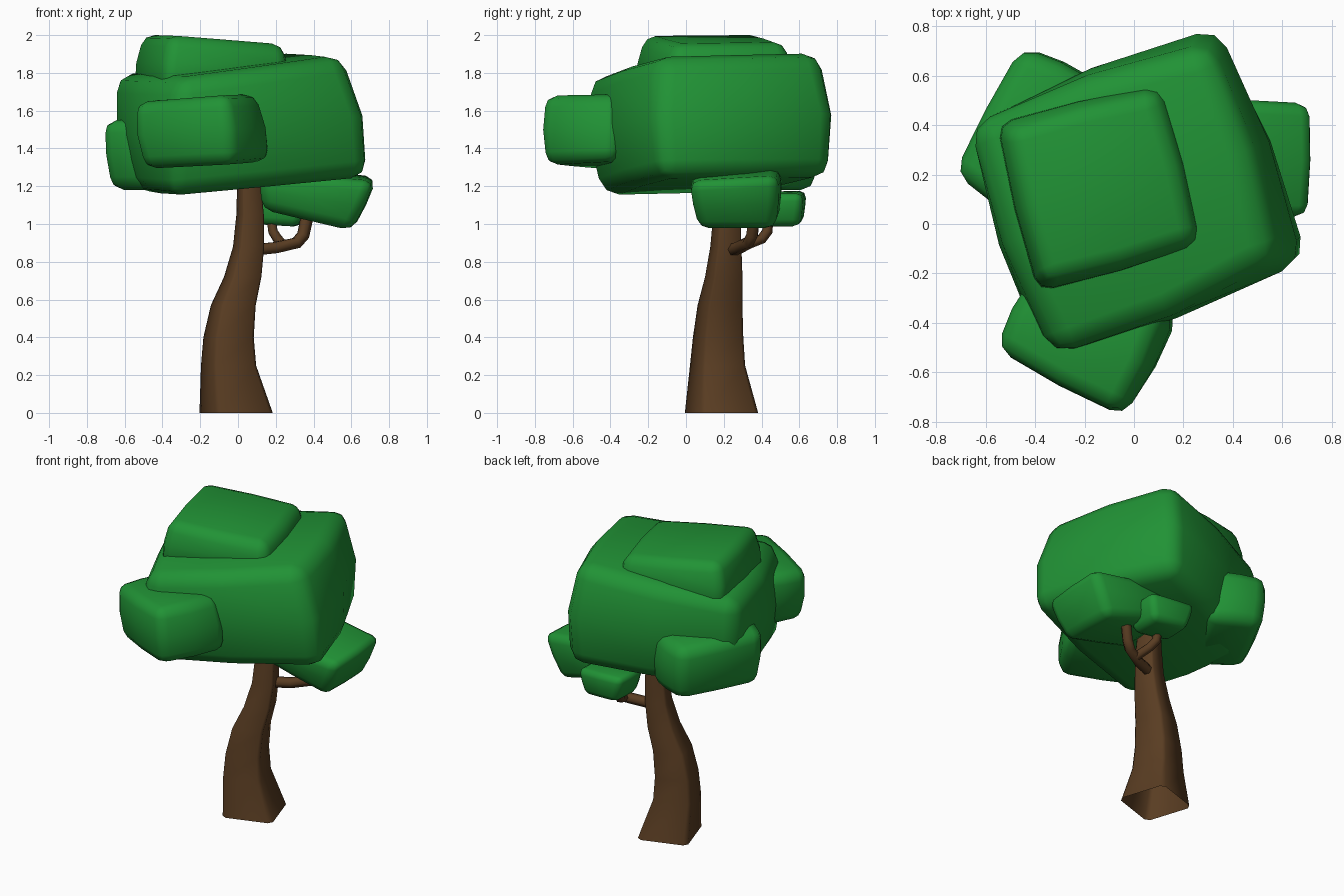
import bpy, bmesh, math
from mathutils import Vector

if "Cube" in bpy.data.objects:
    bpy.data.objects.remove(bpy.data.objects["Cube"])


def material(name, rgb):
    m = bpy.data.materials.new(name)
    m.diffuse_color = (*rgb, 1)
    m.use_nodes = True
    m.node_tree.nodes["Principled BSDF"].inputs["Base Color"].default_value = m.diffuse_color
    return m


LEAF = material("leaf green", (0.015, 0.29, 0.036))
BARK = material("bark brown", (0.1, 0.046, 0.016))


def add_mesh(name, bm, mat):
    for f in bm.faces:
        f.smooth = True
    me = bpy.data.meshes.new(name)
    bm.to_mesh(me)
    bm.free()
    me.materials.append(mat)
    ob = bpy.data.objects.new(name, me)
    bpy.context.collection.objects.link(ob)
    return ob


def blob(name, bottom, top, bevel, bulge=0.06):
    """Rounded block from 8 corners (front-left, front-right, back-right, back-left)."""
    bm = bmesh.new()
    bmesh.ops.create_cube(bm, size=2)
    bmesh.ops.subdivide_edges(bm, edges=bm.edges[:], cuts=1, use_grid_fill=True)
    low, high = [Vector(p) for p in bottom], [Vector(p) for p in top]
    centre = sum(low + high, Vector()) / 8
    signs = [(-1, -1), (1, -1), (1, 1), (-1, 1)]
    for v in bm.verts:
        u = v.co.copy()
        p = Vector()
        for (sx, sy), a, b in zip(signs, low, high):
            w = (1 + sx * u.x) * (1 + sy * u.y) / 4
            p += w * (a * (1 - u.z) / 2 + b * (1 + u.z) / 2)
        k = 1 + bulge * sum(abs(c) < 0.1 for c in u)
        v.co = (centre.x + (p.x - centre.x) * k, centre.y + (p.y - centre.y) * k, p.z)
    ob = add_mesh(name, bm, LEAF)
    mod = ob.modifiers.new("soft edges", "BEVEL")
    mod.width = bevel
    mod.segments = 2
    mod.limit_method = "ANGLE"
    mod.angle_limit = math.radians(38)


# Trunk: open loft of turned squares with trimmed corners (z, x, y, half extent)
rings = [(0, -0.01, 0.188, 0.198), (0.25, -0.05, 0.167, 0.149), (0.4, -0.05, 0.17, 0.136),
         (0.57, -0.025, 0.18, 0.121), (0.72, 0.025, 0.2, 0.101), (0.88, 0.056, 0.211, 0.084),
         (1.05, 0.064, 0.217, 0.074), (1.3, 0.055, 0.217, 0.059)]
turn = math.radians(18)
c, s = math.cos(turn), math.sin(turn)
bm = bmesh.new()
loops = []
for z, x, y, e in rings:
    h = e / (c + s) * 1.02
    loop = []
    for i in range(4):
        q = turn + i * math.pi / 2
        for a, b in ((1, 0.84), (0.84, 1)):
            loop.append(bm.verts.new((x + h * (a * math.cos(q) - b * math.sin(q)),
                                      y + h * (a * math.sin(q) + b * math.cos(q)), z)))
    loops.append(loop)
for lo, hi in zip(loops, loops[1:]):
    for i in range(8):
        j = (i + 1) % 8
        bm.faces.new((lo[i], lo[j], hi[j], hi[i]))
add_mesh("trunk", bm, BARK)


# Branches
def branch(name, points, radius):
    cu = bpy.data.curves.new(name, "CURVE")
    cu.dimensions = "3D"
    cu.bevel_depth = radius
    cu.bevel_resolution = 1
    cu.use_fill_caps = True
    sp = cu.splines.new("POLY")
    sp.points.add(len(points) - 1)
    for p, co in zip(sp.points, points):
        p.co = (*co, 1)
    sp.use_smooth = True
    cu.materials.append(BARK)
    bpy.context.collection.objects.link(bpy.data.objects.new(name, cu))


branch("side_branch", [(0.06, 0.24, 0.86), (0.2, 0.28, 0.875), (0.31, 0.33, 0.9),
                       (0.345, 0.35, 0.94), (0.375, 0.365, 1.08)], 0.034)
branch("back_twig", [(0.24, 0.31, 0.885), (0.21, 0.4, 0.92), (0.185, 0.43, 0.96),
                     (0.17, 0.44, 1.08)], 0.028)

# Foliage blocks
blob("main_canopy",
     [(-0.36, -0.46, 1.145), (0.71, -0.13, 1.25), (0.32, 0.78, 1.255), (-0.56, 0.36, 1.165)],
     [(-0.31, -0.53, 1.77), (0.56, -0.14, 1.895), (0.31, 0.72, 1.915), (-0.67, 0.40, 1.785)], 0.09, 0.075)
blob("top_canopy",
     [(-0.39, -0.28, 1.70), (0.26, -0.08, 1.74), (0.11, 0.56, 1.75), (-0.56, 0.41, 1.70)],
     [(-0.36, -0.23, 2.0), (0.25, -0.06, 1.95), (0.09, 0.53, 1.96), (-0.51, 0.38, 2.005)], 0.06, 0.04)
blob("front_canopy",
     [(-0.51, -0.51, 1.29), (-0.04, -0.76, 1.315), (0.19, -0.38, 1.335), (-0.36, -0.2, 1.305)],
     [(-0.56, -0.50, 1.64), (-0.06, -0.765, 1.685), (0.11, -0.36, 1.69), (-0.40, -0.2, 1.66)], 0.065, 0.06)
blob("left_canopy",
     [(-0.40, 0.02, 1.18), (-0.12, 0.55, 1.18), (-0.44, 0.695, 1.18), (-0.69, 0.21, 1.18)],
     [(-0.45, 0.02, 1.56), (-0.16, 0.57, 1.55), (-0.46, 0.715, 1.53), (-0.73, 0.21, 1.55)], 0.07, 0.045)
blob("right_canopy",
     [(0.13, 0.08, 1.075), (0.60, 0.07, 0.965), (0.60, 0.47, 0.965), (0.14, 0.50, 1.085)],
     [(0.12, 0.03, 1.28), (0.72, 0.02, 1.225), (0.73, 0.49, 1.25), (0.18, 0.50, 1.33)], 0.055, 0.03)
blob("back_canopy",
     [(0.08, 0.40, 1.0), (0.32, 0.37, 0.985), (0.34, 0.60, 0.985), (0.09, 0.62, 1.0)],
     [(0.03, 0.39, 1.17), (0.36, 0.36, 1.16), (0.38, 0.62, 1.16), (0.04, 0.64, 1.18)], 0.04, 0.02)
